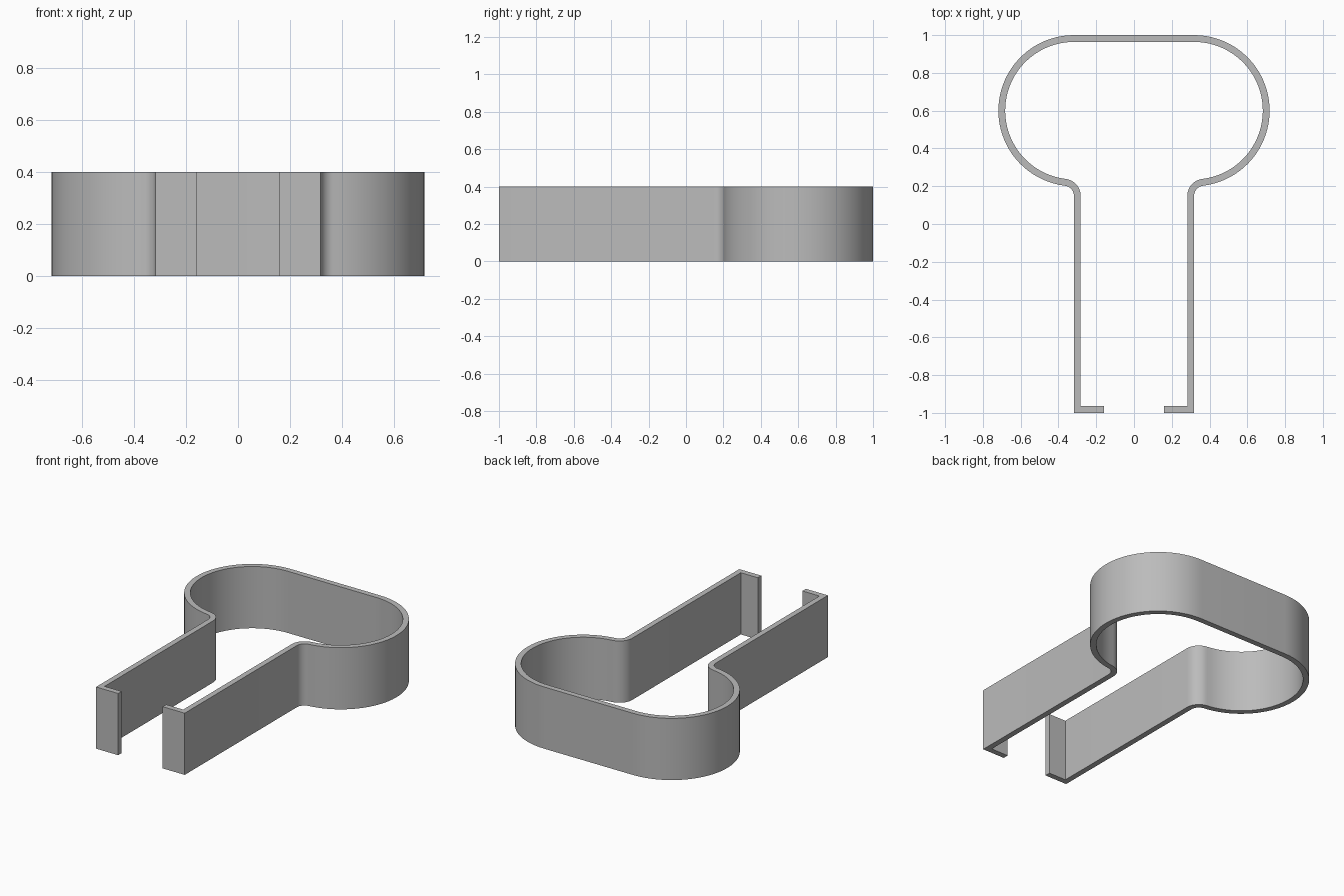
import bpy, bmesh, math

old = bpy.data.objects.get("Cube")
if old:
    bpy.data.objects.remove(old, do_unlink=True)

# Main dimensions
THICK, HEIGHT = 0.036, 0.4
LOOP_X, LOOP_Y, LOOP_R = 0.318, 0.6, 0.4
LEG_X, LIP_X = 0.318, 0.16
NECK_R = 0.055

grey = bpy.data.materials.new("plain grey")
grey.use_nodes = True
colour = (0.5, 0.5, 0.5, 1)
grey.diffuse_color = colour
grey.node_tree.nodes["Principled BSDF"].inputs["Base Color"].default_value = colour


def arc(cx, cy, r_out, r_in, start, end, steps):
    """Pairs of outer and inner points along an arc of the band."""
    pairs = []
    for i in range(steps + 1):
        a = start + (end - start) * i / steps
        c, s = math.cos(a), math.sin(a)
        pairs.append(((cx + r_out * c, cy + r_out * s), (cx + r_in * c, cy + r_in * s)))
    return pairs


# Neck fillet touches both the leg and the loop
neck_x = LEG_X + NECK_R
neck_y = LOOP_Y - math.sqrt((LOOP_R + NECK_R) ** 2 - (neck_x - LOOP_X) ** 2)
meet = math.atan2(neck_y - LOOP_Y, neck_x - LOOP_X)

# Left half: loop, neck, leg corner, lip end
half = arc(LOOP_X, LOOP_Y, LOOP_R, LOOP_R - THICK, math.pi / 2, meet, 40)
half += arc(neck_x, neck_y, NECK_R, NECK_R + THICK, meet + math.pi, math.pi, 10)[1:]
half.append(((LEG_X, -1), (LEG_X - THICK, THICK - 1)))
half.append(((LIP_X, -1), (LIP_X, THICK - 1)))
mirrored = [((-o[0], o[1]), (-i[0], i[1])) for o, i in half]
band = mirrored[::-1] + half

# Sweep the rectangular section along the band
bm = bmesh.new()
rings = []
for o, i in band:
    rings.append([bm.verts.new((x, y, z)) for (x, y), z in
                  ((o, 0), (o, HEIGHT), (i, HEIGHT), (i, 0))])
for a, b in zip(rings, rings[1:]):
    for k in range(4):
        n = (k + 1) % 4
        bm.faces.new((a[k], a[n], b[n], b[k]))
bm.faces.new(rings[0])
bm.faces.new(rings[-1])
bmesh.ops.recalc_face_normals(bm, faces=bm.faces)
mesh = bpy.data.meshes.new("spring_clip")
bm.to_mesh(mesh)
bm.free()
mesh.materials.append(grey)

clip = bpy.data.objects.new("spring_clip", mesh)
bpy.context.collection.objects.link(clip)
bpy.ops.object.select_all(action="DESELECT")
clip.select_set(True)
bpy.context.view_layer.objects.active = clip
bpy.ops.object.shade_smooth_by_angle(angle=math.radians(30))
